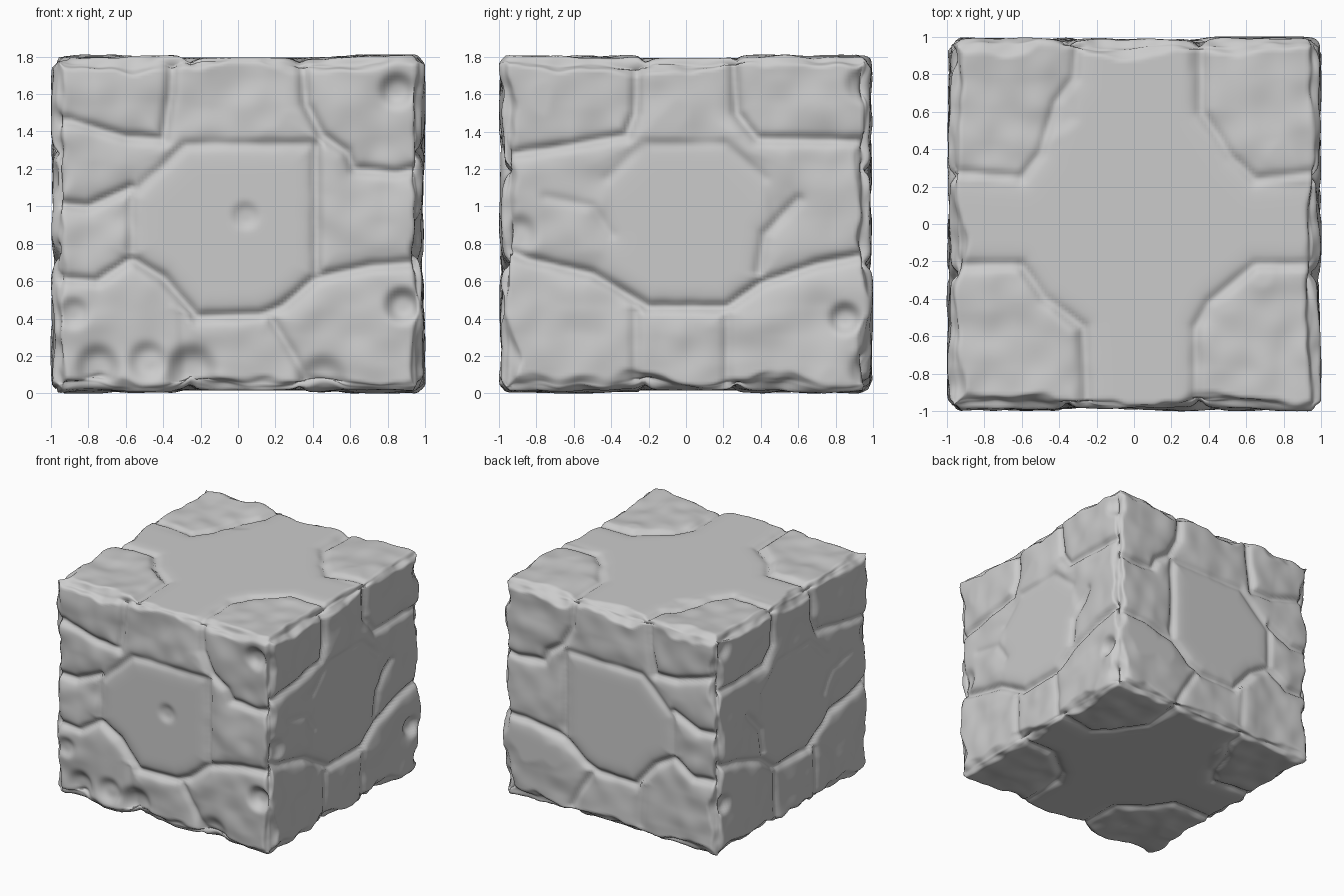
import bpy, bmesh, math
from mathutils import Vector, noise, kdtree

if "Cube" in bpy.data.objects:
    bpy.data.objects.remove(bpy.data.objects["Cube"])

H = 1.81                       # block height
HALF = Vector((1, 1, H / 2))
MID = Vector((0, 0, H / 2))
CUTS = 109
R = 0.055                      # base edge rounding

# Joint lines between stones: (depth, points), shared by opposite sides
FRONT_PANEL = [(-.57, .72), (-.22, .41), (.12, .42), (.24, .47), (.42, .62), (.42, 1.33), (-.28, 1.33), (-.57, 1.06)]
FRONT = [
    (.045, [(-1, 1.46), (-.9, 1.46), (-.6, 1.37), (-.4, 1.36), (-.36, 1.6), (-.35, H)]),
    (.045, [(-1, 1.02), (-.8, 1.0), (-.57, 1.1)]),
    (.045, [(-1, .62), (-.75, .6), (-.57, .72), (-.4, .62), (-.22, .41), (.12, .42), (.24, .47), (.42, .62), (.7, .68), (1, .7)]),
    (.025, [(-.57, .72), (-.57, 1.06), (-.28, 1.33), (.42, 1.34)]),
    (.035, [(.42, 1.33), (.42, .62)]),
    (.045, [(.34, H), (.36, 1.55), (.45, 1.38), (.58, 1.29), (.62, 1.2), (.85, 1.18), (1, 1.21)]),
    (.03, [(.17, .41), (.3, .2), (.36, .08)]),
    (.012, [(-.3, .42), (-.28, .1)]),
]
SIDE_PANEL = [(-.42, .66), (-.22, .46), (.22, .46), (.4, .6), (.45, .9), (.42, 1.15), (.2, 1.34), (-.2, 1.34), (-.42, 1.1)]
SIDE = [
    (.045, [(-1, 1.27), (-.6, 1.33), (-.32, 1.38), (-.27, 1.5), (-.26, H)]),
    (.045, [(1, 1.35), (.38, 1.36), (.27, 1.5), (.25, H)]),
    (.05, [(-1, .78), (-.85, .72), (-.5, .64), (-.2, .46), (.22, .46), (.4, .59), (.7, .69), (1, .75)]),
    (.025, [(-.27, .44), (-.27, 0)]),
    (.025, [(.22, .44), (.22, 0)]),
    (.03, [(.39, .65), (.42, .85), (.6, 1.04)]),
    (.015, [(-.4, .85), (-.5, 1.0), (-.75, 1.05)]),
    (.012, [(-.42, 1.15), (-.22, 1.34), (.22, 1.34), (.42, 1.15)]),
]
TOP = [
    (.03, [(-1, .28), (-.6, .25), (-.5, .38), (-.42, .65), (-.32, .78), (-.3, 1)]),
    (.03, [(1, .28), (.65, .24), (.52, .36), (.36, .6), (.36, 1)]),
    (.03, [(-1, -.22), (-.6, -.22), (-.48, -.4), (-.27, -.55), (-.25, -1)]),
    (.03, [(1, -.22), (.65, -.22), (.4, -.42), (.33, -.55), (.33, -1)]),
]

# Chips: x, y, z, radius, depth
DENTS = [(.04, -1, .95, .07, .02), (.88, -1, .47, .09, .06), (-.88, -1, .43, .08, .03),
         (-.75, -1, .14, .11, .05), (-.48, -1, .17, .1, .04), (-.25, -1, .12, .13, .06),
         (.45, -1, .06, .13, .05), (.85, -.98, 1.62, .09, .05), (1, .85, .4, .08, .05),
         (1, .95, 1.65, .09, .04), (.98, .98, .12, .1, .05), (-1, .9, 1.7, .09, .04),
         (-1, -.95, 1.15, .1, .04), (1, -.9, .85, .1, .04), (-1, .9, .42, .08, .05)]


def smooth(a, b, t):
    t = max(0, min(1, (t - a) / (b - a)))
    return t * t * (3 - 2 * t)


def joint_samples():
    """Sample every joint line on all six sides as (point, depth)."""
    lifts = [(FRONT, lambda u, v: Vector((u, -1, v))), (FRONT, lambda u, v: Vector((u, 1, v))),
             (SIDE, lambda u, v: Vector((1, u, v))), (SIDE, lambda u, v: Vector((-1, u, v))),
             (TOP, lambda u, v: Vector((u, v, H))), (TOP, lambda u, v: Vector((u, v, 0)))]
    out = []
    for lines, lift in lifts:
        for depth, pts in lines:
            for a, b in zip(pts, pts[1:]):
                pa, pb = lift(*a), lift(*b)
                n = max(2, int((pb - pa).length / .01))
                out += [(pa.lerp(pb, i / n), depth) for i in range(n + 1)]
    return out


def inside(poly, u, v):
    """Signed distance into a convex counter-clockwise panel."""
    best = 9
    for (ax, ay), (bx, by) in zip(poly, poly[1:] + poly[:1]):
        dx, dy = bx - ax, by - ay
        best = min(best, (dx * (v - ay) - dy * (u - ax)) / math.hypot(dx, dy))
    return best


def flatness(p, n):
    """1 on the smooth centre panels, 0 on the rough border stones."""
    ax = [abs(c) for c in n]
    if ax[2] > .8:
        d = max(.3 - abs(p.x), .22 - abs(p.y), (.86 - abs(p.x) - abs(p.y)) * .7)
    elif ax[1] >= ax[0]:
        d = inside(FRONT_PANEL, p.x, p.z)
    else:
        d = inside(SIDE_PANEL, p.y, p.z)
    return smooth(-.04, .03, d)


samples = joint_samples()
tree = kdtree.KDTree(len(samples))
for i, (p, d) in enumerate(samples):
    tree.insert(p, i)
tree.balance()

# Dense block, then sculpt each point
bm = bmesh.new()
bmesh.ops.create_cube(bm, size=2)
bmesh.ops.subdivide_edges(bm, edges=bm.edges[:], cuts=CUTS, use_grid_fill=True)
for vert in bm.verts:
    q = Vector(c * h for c, h in zip(vert.co, HALF))
    core = Vector(max(-h + R, min(h - R, c)) for c, h in zip(q, HALF))
    n = (q - core).normalized()
    p = core + n * R
    base = q + MID

    # Ragged chamfer along the block edges
    wob = noise.noise(base * 3.1 + Vector((5, 2, 9)))
    limit = .075 + .07 * wob + .03 * noise.noise(base * 8)
    for i, j in ((0, 1), (0, 2), (1, 2)):
        gap = HALF[i] - abs(p[i]) + HALF[j] - abs(p[j])
        if gap < limit:
            push = (limit - gap) * .5
            p[i] -= math.copysign(push, p[i])
            p[j] -= math.copysign(push, p[j])

    # Rough stone faces around flat panels
    flat = flatness(base, n)
    rough = .012 + .022 * noise.noise(base * 2.6) + .014 * noise.noise(base * Vector((1, 1, 1)).x * 6.5 + Vector((3, 7, 1)))
    drop = flat * .016 + (1 - flat) * max(rough, -.001)

    # Joints
    _, idx, dist = tree.find(base)
    warp = dist + .006 * noise.noise(base * 9)
    drop += samples[idx][1] * (.65 * math.exp(-(warp / .026) ** 2) + .3 * math.exp(-(warp / .065) ** 2))

    # Chips
    for x, y, z, r, depth in DENTS:
        d2 = (base - Vector((x, y, z))).length_squared / (r * r)
        if d2 < 4:
            drop += depth * math.exp(-d2 * d2 * 1.4)
    vert.co = p - n * drop + MID

mesh = bpy.data.meshes.new("stone_block")
bm.to_mesh(mesh)
bm.free()
mesh.polygons.foreach_set("use_smooth", [True] * len(mesh.polygons))
block = bpy.data.objects.new("stone_block", mesh)
bpy.context.collection.objects.link(block)
